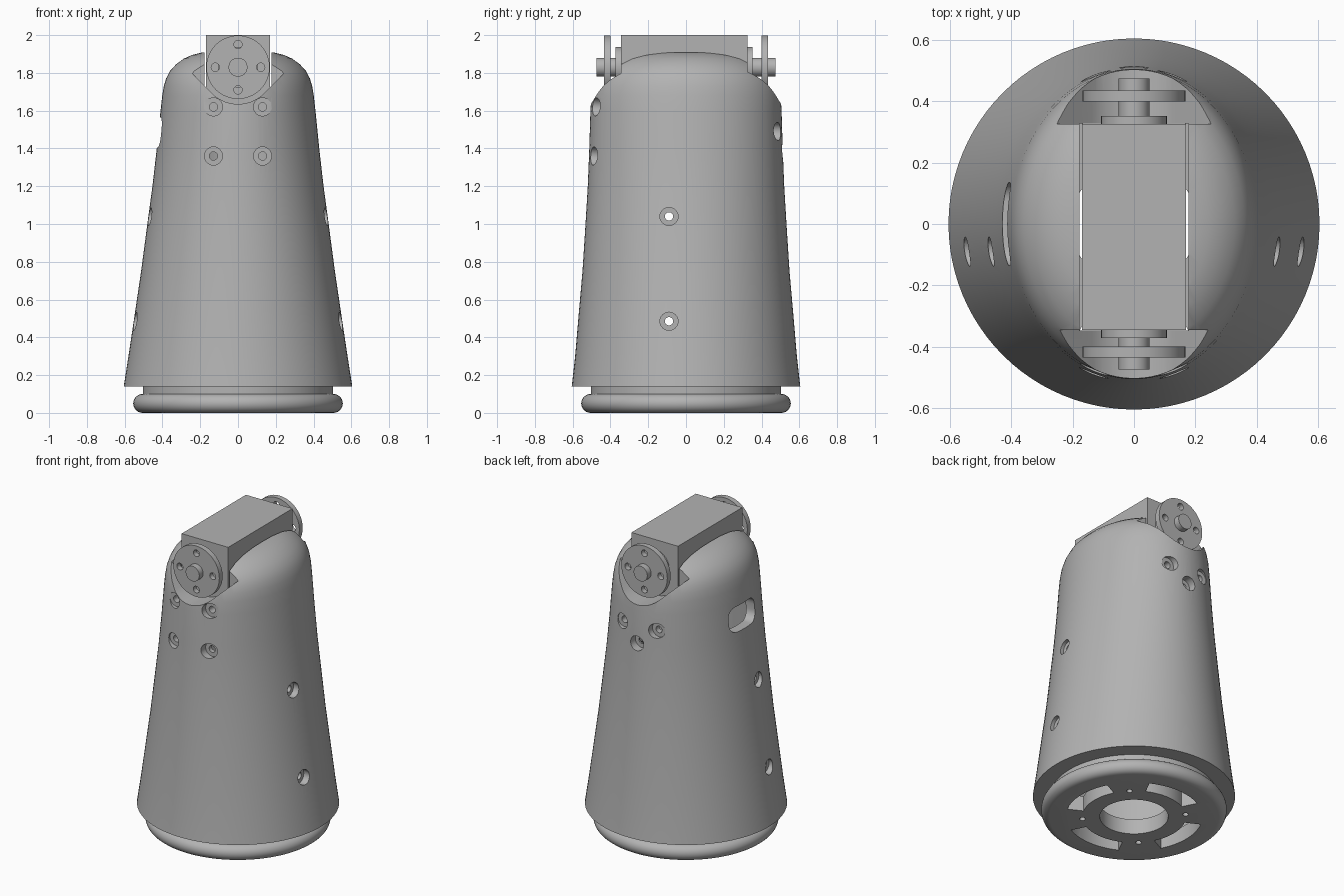
import bpy, bmesh, math
from math import cos, sin, pi, radians

if "Cube" in bpy.data.objects:
    bpy.data.objects.remove(bpy.data.objects["Cube"], do_unlink=True)

grey = bpy.data.materials.new("plain_grey")
grey.use_nodes = True
grey.diffuse_color = (0.45, 0.45, 0.45, 1)
grey.node_tree.nodes["Principled BSDF"].inputs["Base Color"].default_value = (0.45, 0.45, 0.45, 1)


def loft(name, rings):
    """Closed solid skinned through rings of equal point count."""
    bm = bmesh.new()
    rows = [[bm.verts.new(p) for p in ring] for ring in rings]
    n = len(rows[0])
    for a, b in zip(rows, rows[1:]):
        for i in range(n):
            j = (i + 1) % n
            bm.faces.new((a[i], a[j], b[j], b[i]))
    bm.faces.new(rows[0])
    bm.faces.new(rows[-1])
    bmesh.ops.recalc_face_normals(bm, faces=bm.faces)
    mesh = bpy.data.meshes.new(name)
    bm.to_mesh(mesh)
    bm.free()
    obj = bpy.data.objects.new(name, mesh)
    bpy.context.collection.objects.link(obj)
    mesh.materials.append(grey)
    return obj


def prism(name, pts, axis, lo, hi):
    """Extrude a 2D outline along an axis."""
    place = {"X": lambda u, v, w: (w, u, v),
             "Y": lambda u, v, w: (u, w, v),
             "Z": lambda u, v, w: (u, v, w)}[axis]
    return loft(name, [[place(u, v, w) for u, v in pts] for w in (lo, hi)])


def circle(u, v, r, n=32):
    return [(u + r * cos(2 * pi * i / n), v + r * sin(2 * pi * i / n)) for i in range(n)]


def rect(u0, u1, v0, v1):
    return [(u0, v0), (u1, v0), (u1, v1), (u0, v1)]


def ellipses(rows, n=96):
    return [[(rx * cos(2 * pi * i / n), ry * sin(2 * pi * i / n), z) for i in range(n)]
            for z, rx, ry in rows]


def activate(obj):
    bpy.ops.object.select_all(action="DESELECT")
    obj.select_set(True)
    bpy.context.view_layer.objects.active = obj


def boolean(obj, tool, operation="DIFFERENCE"):
    tool.hide_render = True
    activate(obj)
    mod = obj.modifiers.new("cut", "BOOLEAN")
    mod.operation, mod.solver, mod.object = operation, "EXACT", tool
    bpy.ops.object.modifier_apply(modifier=mod.name)
    bpy.data.objects.remove(tool, do_unlink=True)


def smooth(obj):
    activate(obj)
    bpy.ops.object.shade_smooth_by_angle(angle=radians(30))


# Housing: round foot blending to an oval, domed top
WALL = [(0.14, 0.605, 0.605), (0.3, 0.58, 0.587), (0.5, 0.55, 0.57), (0.75, 0.513, 0.548),
        (1.0, 0.48, 0.532), (1.2, 0.453, 0.52), (1.4, 0.43, 0.512), (1.6, 0.41, 0.506)]
DOME = [(1.68, 0.99), (1.73, 0.97), (1.77, 0.94), (1.81, 0.89), (1.845, 0.81), (1.875, 0.71),
        (1.895, 0.6), (1.907, 0.48), (1.914, 0.3), (1.916, 0.1)]
shell = loft("housing", ellipses(WALL + [(z, 0.405 * s, 0.506 * s) for z, s in DOME]))

# Hollow inside, motor channel and rounded V pockets at both ends
boolean(shell, loft("cavity", ellipses([(0.1, 0.5, 0.5), (1.0, 0.405, 0.465), (1.58, 0.35, 0.44)])))
boolean(shell, prism("channel", rect(-0.178, 0.178, 1.5, 2.2), "Y", -0.347, 0.328))
arc = [(0.195 * cos(radians(a)), 1.83 + 0.195 * sin(radians(a))) for a in range(225, 316, 6)]
arc += [(0.195 * cos(radians(-45)) + 0.5, 1.83 + 0.195 * sin(radians(-45)) + 0.5)]
arc += [(-arc[-1][0], arc[-1][1])]
for lo, hi in ((-0.8, -0.345), (0.326, 0.8)):
    boolean(shell, prism("pocket", arc, "Y", lo, hi))

# Cable window on the right side
window = []
for k, (sy, sz) in enumerate(((1, 1), (-1, 1), (-1, -1), (1, -1))):
    for step in range(7):
        a = (k + step / 6) * pi / 2
        window.append((sy * 0.075 + 0.06 * cos(a), 1.485 + sz * 0.02 + 0.06 * sin(a)))
boolean(shell, prism("window", window, "X", -0.7, -0.25))


def screw_hole(axis, u, z, side, seat, deep):
    for r, inner in ((0.048, seat), (0.022, deep)):
        lo, hi = sorted((side * inner, side * 0.8))
        boolean(shell, prism("hole", circle(u, z, r, 24), axis, lo, hi))


# Screw holes: four in front, three behind, two on each flank
for x in (-0.13, 0.13):
    for z in (1.62, 1.36):
        screw_hole("Y", x, z, -1, 0.455, 0.38)
for x, z in ((-0.125, 1.49), (0.125, 1.49), (0, 1.385)):
    screw_hole("Y", x, z, 1, 0.46, 0.38)
for side in (-1, 1):
    screw_hole("X", -0.09, 1.04, side, 0.435, 0.3)
    screw_hole("X", -0.09, 0.485, side, 0.51, 0.3)
smooth(shell)

# Base: rounded foot disc with a neck that plugs the housing
edge = [(0.05 + 0.05 * sin(radians(a)), 0.505 + 0.05 * cos(radians(a))) for a in range(-90, 91, 15)]
base = loft("base", ellipses([(z, r, r) for z, r in edge + [(0.101, 0.503), (0.2, 0.503)]]))
boolean(base, prism("neck_bore", circle(0, 0, 0.45, 64), "Z", 0.1, 0.4))
boolean(base, prism("centre_bore", circle(0, 0, 0.205, 48), "Z", -0.1, 0.3))
for k in range(4):
    mid = 90 * k
    sweep = [radians(mid + a) for a in range(-27, 28, 6)]
    slot = [(0.41 * cos(a), 0.41 * sin(a)) for a in sweep]
    slot += [(0.31 * cos(a), 0.31 * sin(a)) for a in reversed(sweep)]
    boolean(base, prism("arc_slot", slot, "Z", -0.1, 0.3))
    a = radians(mid + 45)
    boolean(base, prism("base_hole", circle(0.31 * cos(a), 0.31 * sin(a), 0.018, 16), "Z", -0.1, 0.3))
smooth(base)

# Motor block
prism("motor_block", rect(-0.17, 0.17, 1.4, 2.0), "Y", -0.345, 0.326)

# Output discs at each end of the motor
for label, side, y in (("front", -1, 0.345), ("back", 1, 0.326)):
    def part(name, r, a, b):
        lo, hi = sorted((side * a, side * b))
        return prism(label + "_" + name, circle(0, 1.83, r, 48), "Y", lo, hi)
    smooth(part("collar", 0.107, y - 0.01, y + 0.027))
    smooth(part("axle", 0.05, y, 0.475))
    disc = part("disc", 0.168, 0.4, 0.435)
    for k in range(4):
        u, v = 0.12 * cos(k * pi / 2), 1.83 + 0.12 * sin(k * pi / 2)
        lo, hi = sorted((side * 0.38, side * 0.46))
        boolean(disc, prism("disc_hole", circle(u, v, 0.022, 20), "Y", lo, hi))
    smooth(disc)
